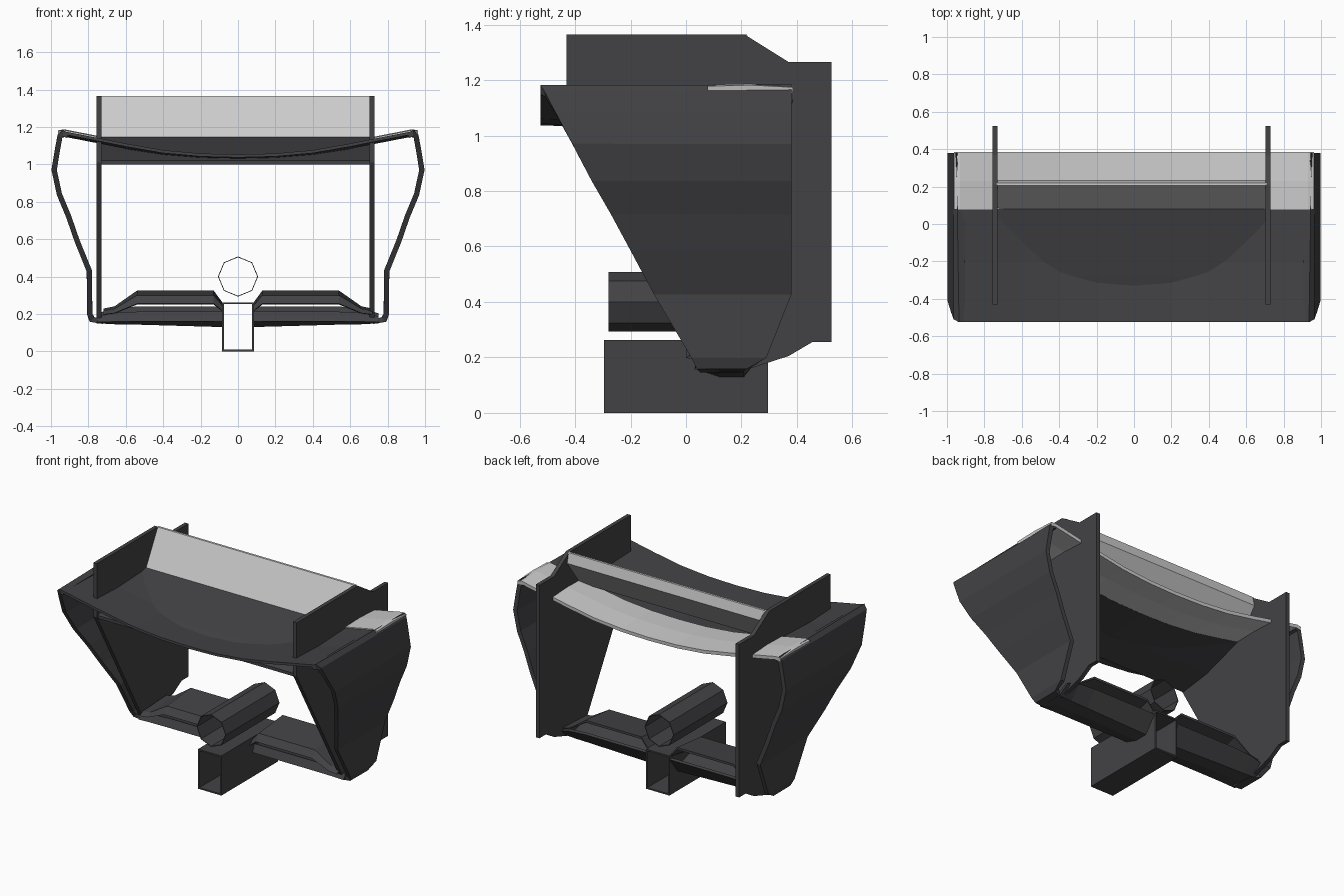
import bpy, bmesh, math

if "Cube" in bpy.data.objects:
    bpy.data.objects.remove(bpy.data.objects["Cube"])

dark = bpy.data.materials.new("dark_carbon")
dark.diffuse_color = (0.055, 0.055, 0.06, 1)
dark.use_nodes = True
dark.node_tree.nodes["Principled BSDF"].inputs["Base Color"].default_value = dark.diffuse_color


def loft(name, rings, closed=False, thick=0, mirror=False, mat=dark):
    """Skin a list of equal-length point rows; closed rows get end caps."""
    bm = bmesh.new()
    rows = [[bm.verts.new(p) for p in r] for r in rings]
    n = len(rows[0])
    for a, b in zip(rows, rows[1:]):
        for i in range(n if closed else n - 1):
            j = (i + 1) % n
            bm.faces.new((a[i], a[j], b[j], b[i]))
    if closed and not thick:
        bm.faces.new(rows[0])
        bm.faces.new(rows[-1][::-1])
    bmesh.ops.recalc_face_normals(bm, faces=bm.faces)
    me = bpy.data.meshes.new(name)
    bm.to_mesh(me)
    bm.free()
    ob = bpy.data.objects.new(name, me)
    bpy.context.collection.objects.link(ob)
    if mat:
        me.materials.append(mat)
    if mirror:
        m = ob.modifiers.new("mirror", "MIRROR")
        m.use_clip = True
        m.merge_threshold = 0.0005
    if thick:
        s = ob.modifiers.new("solid", "SOLIDIFY")
        s.thickness = thick
        s.offset = 0
        s.use_even_offset = True
    return ob


def bar(name, profile, x0, x1, mat=dark):
    """Straight part with a (y, z) section spanning x0 to x1."""
    return loft(name, [[(x, y, z) for y, z in profile] for x in (x0, x1)], True, mat=mat)


# inner endplates
plate = [(-0.43, 1.365), (0.21, 1.365), (0.37, 1.265), (0.525, 1.265),
         (0.525, 0.255), (0.455, 0.255), (0.37, 0.205), (0.2, 0.15),
         (0.06, 0.15), (-0.43, 1.01)]
for side, x in (("left", -0.743), ("right", 0.717)):
    bar("inner_endplate_" + side, plate, x - 0.013, x + 0.013)

# curved outer side panels: (x, z, front y, back y)
panel = [(0.91, 1.155, -0.525, 0.08), (0.935, 1.165, -0.525, 0.38),
         (0.952, 1.15, -0.51, 0.38), (0.965, 1.08, -0.47, 0.38),
         (0.983, 0.97, -0.41, 0.38), (0.955, 0.84, -0.34, 0.38),
         (0.905, 0.72, -0.27, 0.38), (0.86, 0.59, -0.2, 0.38),
         (0.795, 0.43, -0.115, 0.38), (0.793, 0.2, 0.02, 0.29),
         (0.78, 0.17, 0.04, 0.22), (0.72, 0.16, 0.05, 0.2)]
loft("outer_side_panel", [[(x, f, z), (x, b, z)] for x, z, f, b in panel],
     thick=0.028, mirror=True)

# sagging main wing, dark front and grey trailing strip
sag = [(0, 1.045), (0.2, 1.05), (0.4, 1.068), (0.6, 1.103), (0.75, 1.133), (0.93, 1.168)]
loft("main_wing", [[(x, y, z + d) for y, d in ((-0.525, 0), (-0.2, -0.012), (0.08, 0))]
                   for x, z in sag], thick=0.016, mirror=True)
loft("trailing_strip", [[(x, y, z + d) for y, d in ((0.078, 0.004), (0.23, 0.008), (0.385, 0))]
                        for x, z in sag + [(0.96, 1.163)]],
     thick=0.022, mirror=True, mat=None)

# straight wing element and steep upper flap between the endplates
bar("straight_wing", [(-0.42, 1.0), (-0.42, 1.02), (-0.28, 1.06), (0.08, 1.145),
                      (0.08, 1.12), (-0.2, 1.03)], -0.735, 0.71)
bar("upper_flap", [(0.08, 1.135), (0.205, 1.365), (0.22, 1.365), (0.235, 1.3),
                   (0.1, 1.12)], -0.735, 0.71, None)


# two-element beam wing, shallower towards its ends
def beam(name, profile, stations):
    loft(name, [[(x, y, 0.15 + (z - 0.15) * f if z > 0.15 else z + d) for y, z in profile]
                for x, f, d in stations], True, mirror=True)


beam("beam_wing_upper", [(0.0, 0.255), (0.03, 0.3), (0.28, 0.325), (0.28, 0.31),
                         (0.06, 0.25)],
     [(0.085, 0.65, 0), (0.13, 1, 0), (0.54, 1, 0), (0.66, 0.52, 0), (0.72, 0.45, 0)])
beam("beam_wing_lower", [(0.03, 0.16), (0.12, 0.13), (0.21, 0.13), (0.29, 0.235),
                         (0.27, 0.24), (0.18, 0.17), (0.05, 0.212)],
     [(0.085, 1, 0), (0.54, 1, 0.013), (0.66, 0.9, 0.015), (0.75, 0.6, 0.02)])


# open tubes along y: square crash box and octagonal exhaust
box = [(-0.08, 0.005), (0.08, 0.005), (0.08, 0.257), (-0.08, 0.257)]
loft("centre_box", [[(x, y, z) for x, z in box] for y in (-0.295, 0.295)], True, 0.01)
octagon = [(0.105 * math.sin(i * math.pi / 4), 0.4 + 0.105 * math.cos(i * math.pi / 4))
           for i in range(8)]
loft("exhaust_pipe", [[(x, y, z) for x, z in octagon] for y in (-0.28, 0.28)], True, 0.004)
